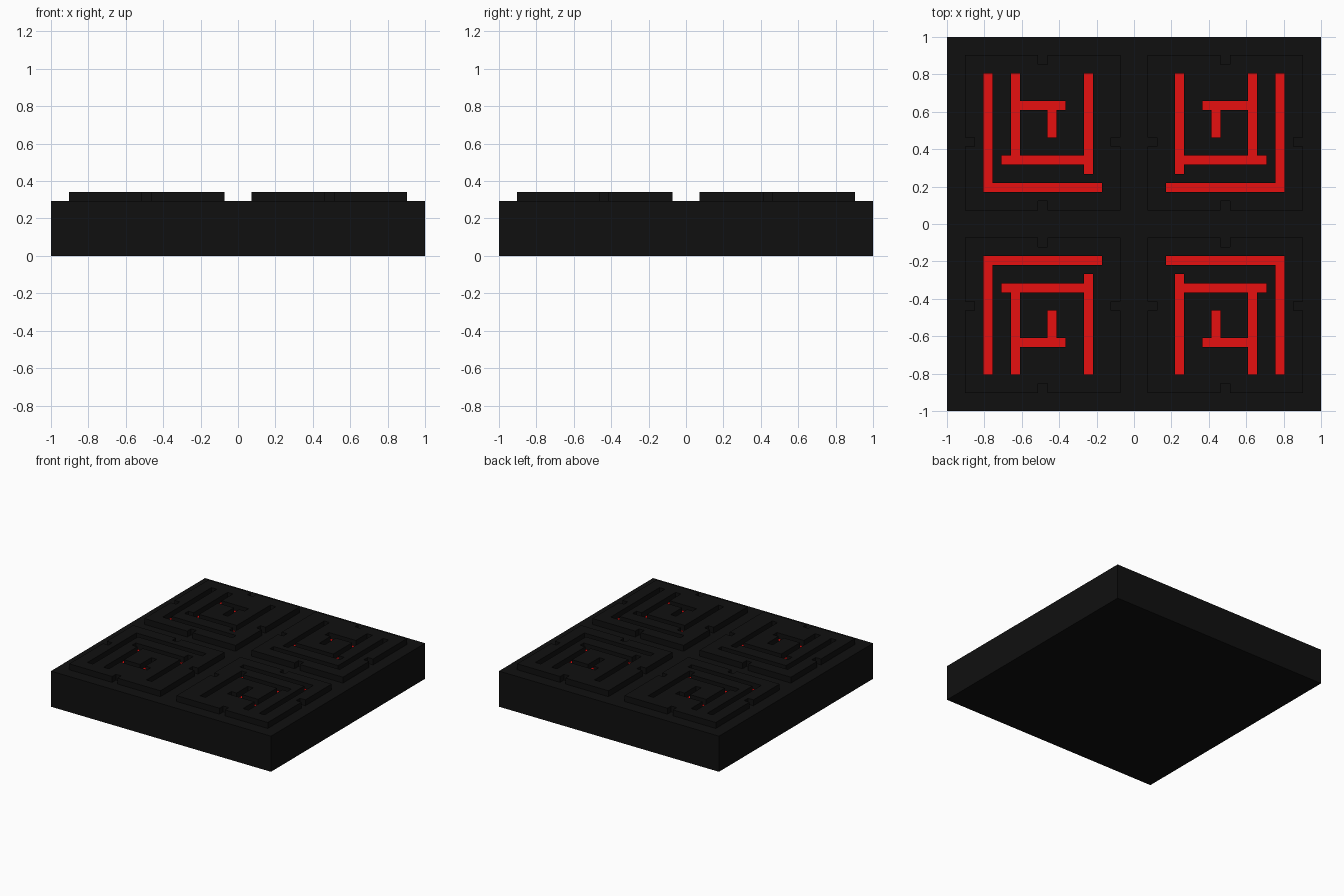
import bpy, bmesh

if "Cube" in bpy.data.objects:
    bpy.data.objects.remove(bpy.data.objects["Cube"])

U = 2 / 41                 # cell size: the slab is a 41 x 41 cell layout
BASE_Z, PANEL_Z = 6 * U, 7 * U

# Groove strips of one quadrant as (x0, x1, y0, y1) cell ranges, mirrored to the others
STRIPS = [(16, 16, 4, 16), (4, 16, 4, 4), (13, 13, 7, 16), (5, 14, 7, 7),
          (5, 5, 6, 16), (8, 13, 13, 13), (9, 9, 10, 13)]
NOTCHES = {(10, 18), (10, 2), (18, 9), (2, 9)}
GROOVES = {(x, y) for x0, x1, y0, y1 in STRIPS
           for x in range(x0, x1 + 1) for y in range(y0, y1 + 1)}


def cell(face):
    c = face.calc_center_median()
    return abs(round(c.x / U)), abs(round(c.y / U))


def is_panel(c):
    return (2 <= c[0] <= 18 and 2 <= c[1] <= 18
            and c not in GROOVES and c not in NOTCHES)


def material(name, color):
    m = bpy.data.materials.new(name)
    m.diffuse_color = color
    m.use_nodes = True
    m.node_tree.nodes["Principled BSDF"].inputs["Base Color"].default_value = m.diffuse_color
    return m


def add_object(name, bm, mat):
    me = bpy.data.meshes.new(name)
    bm.to_mesh(me)
    bm.free()
    me.materials.append(mat)
    ob = bpy.data.objects.new(name, me)
    bpy.context.collection.objects.link(ob)
    return ob


# Top sheet of the slab
bm = bmesh.new()
bmesh.ops.create_grid(bm, x_segments=41, y_segments=41, size=1)
bmesh.ops.translate(bm, vec=(0, 0, BASE_Z), verts=bm.verts)
panel = [f for f in bm.faces if is_panel(cell(f))]
groove = [f for f in bm.faces if cell(f) in GROOVES]

# Outer sides and underside
rim = [e for e in bm.edges if e.is_boundary]
skirt = bmesh.ops.extrude_edge_only(bm, edges=rim)["geom"]
for v in skirt:
    if isinstance(v, bmesh.types.BMVert):
        v.co.z = 0
bmesh.ops.edgeloop_fill(bm, edges=[e for e in bm.edges if e.is_boundary])

# Four raised panels, leaving grooves and edge notches at base level
raised = bmesh.ops.extrude_face_region(bm, geom=panel)["geom"]
for v in raised:
    if isinstance(v, bmesh.types.BMVert):
        v.co.z = PANEL_Z
bmesh.ops.delete(bm, geom=[f for f in panel if f.is_valid], context='FACES')
bmesh.ops.recalc_face_normals(bm, faces=bm.faces)

# Groove floors become a separate coloured inlay
inlay = bmesh.new()
for f in groove:
    inlay.faces.new([inlay.verts.new(v.co) for v in f.verts])
bmesh.ops.remove_doubles(inlay, verts=inlay.verts, dist=0.001)
bmesh.ops.delete(bm, geom=groove, context='FACES_ONLY')

add_object("slab_with_raised_panels", bm, material("black", (0.005, 0.005, 0.005, 1)))
add_object("groove_inlay", inlay, material("red", (0.8, 0.005, 0.005, 1)))
